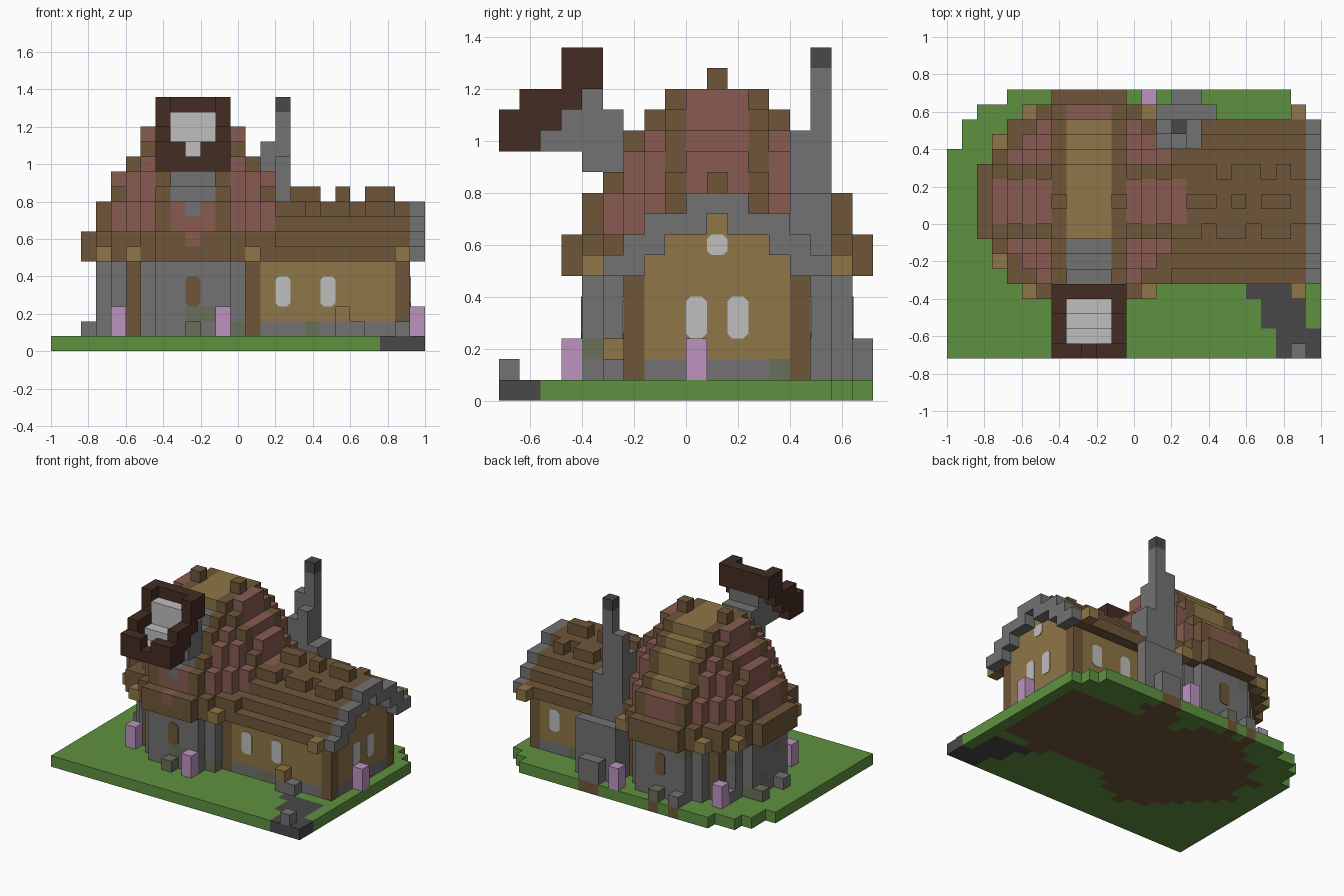
import bpy, bmesh, random
from mathutils import Vector

random.seed(4)
if "Cube" in bpy.data.objects:
    bpy.data.objects.remove(bpy.data.objects["Cube"])

UNIT = 0.08
ORIGIN = Vector((-1, -0.72, 0))
CX, CY = 9, 10          # tower centre cell


def material(name, hexa):
    def lin(c):
        return c / 12.92 if c < 0.04045 else ((c + 0.055) / 1.055) ** 2.4
    rgb = [lin(int(hexa[n:n + 2], 16) / 255) for n in (0, 2, 4)] + [1]
    m = bpy.data.materials.new(name)
    m.use_nodes = True
    m.diffuse_color = rgb
    m.node_tree.nodes["Principled BSDF"].inputs["Base Color"].default_value = rgb
    return m


MATS = {n: material(n, h) for n, h in {
    "grass": "5f9140", "wood": "6f563a", "dark_wood": "432c22", "red_tile": "885b51",
    "stone": "727272", "dark_stone": "494949", "gold_plaster": "8f7647",
    "lilac": "be94c0", "pale_glass": "bfbfbf", "moss": "6a6f5a"}.items()}

cells = {}              # (i, j, k) -> (part, colour)


def box(part, colour, i, j, k):
    """Fill a block of cells; each range is (first, last) or one index."""
    spans = [(r, r) if isinstance(r, int) else r for r in (i, j, k)]
    for a in range(spans[0][0], spans[0][1] + 1):
        for b in range(spans[1][0], spans[1][1] + 1):
            for c in range(spans[2][0], spans[2][1] + 1):
                cells[a, b, c] = (part, colour)


def disc(part, k, limit, colour_rule, radius=lambda x, y: x * x + y * y):
    for x in range(-7, 8):
        for y in range(-7, 8):
            if radius(x, y) <= limit:
                colour = colour_rule(x, y, k)
                if colour:
                    box(part, colour, CX + x, CY + y, k)


def mossy(share=0.12):
    return "moss" if random.random() < share else "stone"


# Wing walls: stone footing, plaster, corner posts
box("wing_walls", "stone", (12, 23), (6, 14), 1)
box("wing_walls", "gold_plaster", (12, 23), (6, 14), (2, 5))
for i in (13, 23):
    for j in (6, 14):
        box("wing_walls", "wood", i, j, (1, 5))
for i, j in ((17, 6), (23, 13), (19, 14)):
    box("wing_walls", "moss", i, j, 1)

# Wing roof with stone gable trim, given as half width per layer
for k, half, inner in ((6, 5, 3), (7, 4, 2), (8, 3, 0), (9, 1, -1)):
    box("wing_roof", "wood", (12, 23), (CY - half, CY + half), k)
    box("gable_trim", "stone", 24, (CY - half, CY + half), k)
    for j in range(CY - inner, CY + inner + 1):
        box("gable_wall", "gold_plaster", 23, j, k)
        del cells[24, j, k]
for i in (16, 17, 19, 21, 22):
    box("wing_roof", "wood", i, CY, 10)
for j, row in ((12, (15, 16, 17, 19, 20, 22)), (8, (14, 15, 16, 18, 19, 21, 22))):
    for i in row:
        box("wing_roof", "wood", i, j, 9)
for j in (4, 16):
    box("roof_knobs", "gold_plaster", 23, j, 6)

# Tower walls
for k in range(1, 6):
    disc("tower_walls", k, 40,
         lambda x, y, k: "wood" if abs(x) == 4 == abs(y) else mossy())


# Tower eave with plaster knobs on its diagonals
def eave_colour(x, y, k):
    if x * x + y * y != 52:
        return "wood"
    hidden = (CX + x, CY + y, k) in cells
    return "gold_plaster" if k == 6 and not hidden else None


for k in (6, 7):
    disc("tower_eave", k, 53, eave_colour)
box("tower_eave", "red_tile", CX, 3, 7)


# Dome: tiles, wooden ribs and a central strip running front to back
def dome_colour(x, y, k):
    if abs(x) <= 1 and k >= 10:
        return "gold_plaster" if y >= -2 else "stone"
    if abs(x) == 2 or (abs(y) == 2 and abs(x) > 1):
        return "wood"
    return "stone" if (x, y, k) == (0, -6, 9) else "red_tile"


def dome_radius(x, y):
    # The strip keeps level with the ribs beside it
    wide = abs(x) <= 1 and abs(y) > 1
    return (4 if wide else x * x) + y * y


for k, limit in ((8, 40), (9, 40), (10, 29), (11, 26), (12, 20), (13, 13), (14, 10)):
    disc("dome_roof", k, limit, dome_colour, dome_radius)
for i in (7, 11):
    box("dome_roof", "wood", i, CY, 15)

# Telescope support
for j, k in ((2, 12), (3, (12, 13)), (4, (11, 14)), (5, (10, 13))):
    box("telescope_support", "stone", (8, 10), j, k)

# Telescope: slanted frame around a glass face
for j, k in (((0, 1), 12), ((0, 2), 13), ((1, 3), 14), ((3, 4), (15, 16))):
    for i in (7, 11):
        box("telescope_frame", "dark_wood", i, j, k)
box("telescope_frame", "dark_wood", (8, 10), 0, 12)
box("telescope_frame", "dark_wood", (8, 10), 4, (15, 16))
for i in (8, 10):
    box("telescope_frame", "dark_wood", i, 0, 13)
for j, k in ((1, 12), (2, 13), (3, (14, 15))):
    box("telescope_glass", "pale_glass", (8, 10), j, k)

# Chimney with stepped base
box("chimney", "stone", 15, 15, (1, 15))
box("chimney", "dark_stone", 15, 15, 16)
box("chimney", "stone", 14, 15, (1, 13))
box("chimney", "stone", 15, 14, (1, 12))
box("chimney", "stone", 14, 14, (1, 11))
box("chimney", "stone", 16, (14, 15), (1, 9))
box("chimney", "stone", (14, 17), 16, (1, 5))
box("chimney", "stone", (15, 16), 17, (1, 2))

# Door step and loose footing stones
box("door_step", "stone", (19, 20), 5, 1)
box("door_step", "gold_plaster", 19, 5, 2)
for i, j, colour in ((2, 9, "stone"), (2, 12, "moss"), (9, 3, "moss"),
                     (9, 17, "moss"), (7, 17, "stone"), (4, 14, "stone")):
    box("footing_stones", colour, i, j, 1)

# Ground slab, with bare earth under the building
for j in range(18):
    first, last = ((0, 24) if j < 14 else (1, 24) if j < 16
                   else (2, 23) if j < 17 else (4, 22))
    for i in range(first, last + 1):
        box("ground", "wood" if (i, j, 1) in cells else "grass", i, j, 0)

# Garden path and its stone
for i, j in (((20, 23), 4), ((21, 23), (2, 3)), ((22, 24), (0, 1))):
    box("ground", "dark_stone", i, j, 0)
box("path_stone", "stone", 23, 0, 1)

# Flowers
for i, j in ((4, 5), (4, 15), (11, 3), (13, 17), (24, 9)):
    box("flowers", "lilac", i, j, (1, 2))


def build(name, faces_of):
    """Make one object from a list of (corner points, colour)."""
    bm = bmesh.new()
    used = sorted({c for _, c in faces_of})
    for points, colour in faces_of:
        face = bm.faces.new([bm.verts.new(p) for p in points])
        face.material_index = used.index(colour)
    bmesh.ops.remove_doubles(bm, verts=bm.verts, dist=0.0005)
    mesh = bpy.data.meshes.new(name)
    bm.to_mesh(mesh)
    bm.free()
    for colour in used:
        mesh.materials.append(MATS[colour])
    bpy.context.collection.objects.link(bpy.data.objects.new(name, mesh))


# Outer faces of each part
parts = {}
for cell, (part, colour) in cells.items():
    centre = Vector(cell) + Vector((0.5, 0.5, 0.5))
    for axis in range(3):
        for sign in (-1, 1):
            n = Vector((0, 0, 0))
            n[axis] = sign
            if tuple(int(c + d) for c, d in zip(cell, n)) in cells:
                continue
            u = Vector((0, 0, 0))
            u[(axis + 1) % 3] = 1
            v = n.cross(u)
            quad = [ORIGIN + UNIT * (centre + (n + a * u + b * v) / 2)
                    for a, b in ((-1, -1), (1, -1), (1, 1), (-1, 1))]
            parts.setdefault(part, []).append((quad, colour))
for part, quads in parts.items():
    build(part, quads)


def window(name, colour, x, y, z, normal, half_height=0.08):
    """Thin plate with clipped corners, set on a wall."""
    n = Vector(normal)
    u, up = Vector((0, 0, 1)).cross(n), Vector((0, 0, 1))
    w, h, c = 0.04, half_height, 0.018
    outline = [(c - w, -h), (w - c, -h), (w, c - h), (w, h - c),
               (w - c, h), (c - w, h), (-w, h - c), (-w, c - h)]
    back = [Vector((x, y, z)) + a * u + b * up for a, b in outline]
    front = [p + 0.004 * n for p in back]
    sides = [([back[q - 1], back[q], front[q], front[q - 1]], colour) for q in range(8)]
    build(name, [(front, colour)] + sides)


# Windows
FRONT, BACK, RIGHT = (0, -1, 0), (0, 1, 0), (1, 0, 0)
for x in (0.24, 0.48):
    window("front_window", "pale_glass", x, -0.24, 0.32, FRONT)
for x in (0.48, 0.72):
    window("back_window", "pale_glass", x, 0.48, 0.32, BACK)
for y in (0.04, 0.2):
    window("gable_window", "pale_glass", 0.92, y, 0.32, RIGHT)
window("attic_window", "pale_glass", 0.92, 0.12, 0.6, RIGHT, 0.04)
window("tower_front_window", "wood", -0.24, -0.4, 0.32, FRONT)
window("tower_back_window", "wood", -0.24, 0.64, 0.32, BACK)
